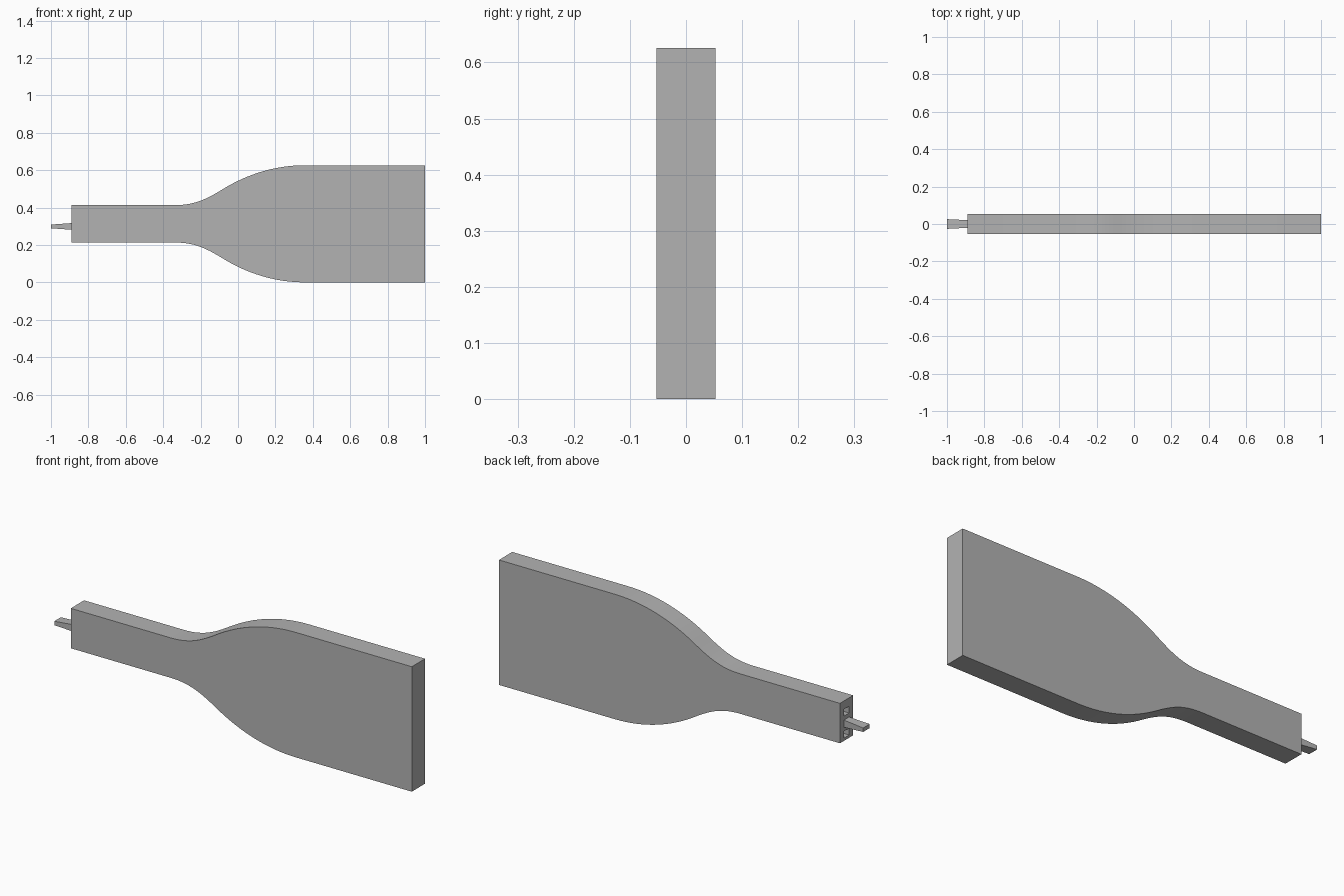
import bpy, bmesh
from mathutils import Vector
from mathutils.geometry import interpolate_bezier

cube = bpy.data.objects.get("Cube")
if cube:
    bpy.data.objects.remove(cube, do_unlink=True)

MID = 0.313        # height of the body's centre line
CORE = 0.299       # height of the tongue's centre line
HALF = 0.0525      # half thickness of the body
END = -0.89        # x of the handle's end

grey = bpy.data.materials.new("plain_grey")
grey.use_nodes = True
colour = (0.45, 0.45, 0.45, 1)
grey.diffuse_color = colour
grey.node_tree.nodes["Principled BSDF"].inputs["Base Color"].default_value = colour


def finish(name, bm):
    bmesh.ops.recalc_face_normals(bm, faces=bm.faces)
    mesh = bpy.data.meshes.new(name)
    bm.to_mesh(mesh)
    bm.free()
    mesh.materials.append(grey)
    obj = bpy.data.objects.new(name, mesh)
    bpy.context.collection.objects.link(obj)
    return obj


def tapered_block(name, x0, size0, x1, size1, z):
    """Block along x with a (width, height) at each end."""
    bm = bmesh.new()
    bmesh.ops.create_cube(bm, size=1)
    for v in bm.verts:
        x, (w, h) = (x0, size0) if v.co.x < 0 else (x1, size1)
        v.co = (x, v.co.y * w, z + v.co.z * h)
    return finish(name, bm)


# Body: mirrored outline of handle, shoulder curve and blade, extruded in y
curve = [Vector(p) for p in ((-0.34, 0.1), (-0.24, 0.1), (-0.18, 0.125), (-0.09, 0.18),
                             (0.03, 0.255), (0.18, 0.313), (0.36, 0.313))]
upper = [Vector((END, 0.1))]
upper += interpolate_bezier(*curve[:4], 14)[:-1] + interpolate_bezier(*curve[3:], 18)
upper.append(Vector((1, 0.313)))
outline = [(p.x, MID + p.y) for p in upper] + [(p.x, MID - p.y) for p in reversed(upper)]

bm = bmesh.new()
side = bm.faces.new([bm.verts.new((x, -HALF, z)) for x, z in outline])
new = bmesh.ops.extrude_face_region(bm, geom=[side])["geom"]
bmesh.ops.translate(bm, vec=(0, 2 * HALF, 0),
                    verts=[g for g in new if isinstance(g, bmesh.types.BMVert)])
body = finish("paddle_body", bm)

# Two sockets sunk into the handle's end
for name, offset in (("upper_socket", 0.055), ("lower_socket", -0.055)):
    cutter = tapered_block(name, END - 0.05, (0.04, 0.034), END + 0.08, (0.04, 0.034),
                           CORE + offset)
    cut = body.modifiers.new(name, "BOOLEAN")
    cut.operation = "DIFFERENCE"
    cut.solver = "EXACT"
    cut.object = cutter
    bpy.context.view_layer.objects.active = body
    bpy.ops.object.modifier_apply(modifier=name)
    bpy.data.objects.remove(cutter, do_unlink=True)

# Tongue: flares sideways and thins towards its tip
tapered_block("end_tongue", -1, (0.052, 0.02), END + 0.01, (0.04, 0.037), CORE)

# Smooth the shoulder curves, keep corners sharp
bpy.ops.object.select_all(action="DESELECT")
body.select_set(True)
bpy.context.view_layer.objects.active = body
bpy.ops.object.shade_smooth_by_angle(angle=0.5)
